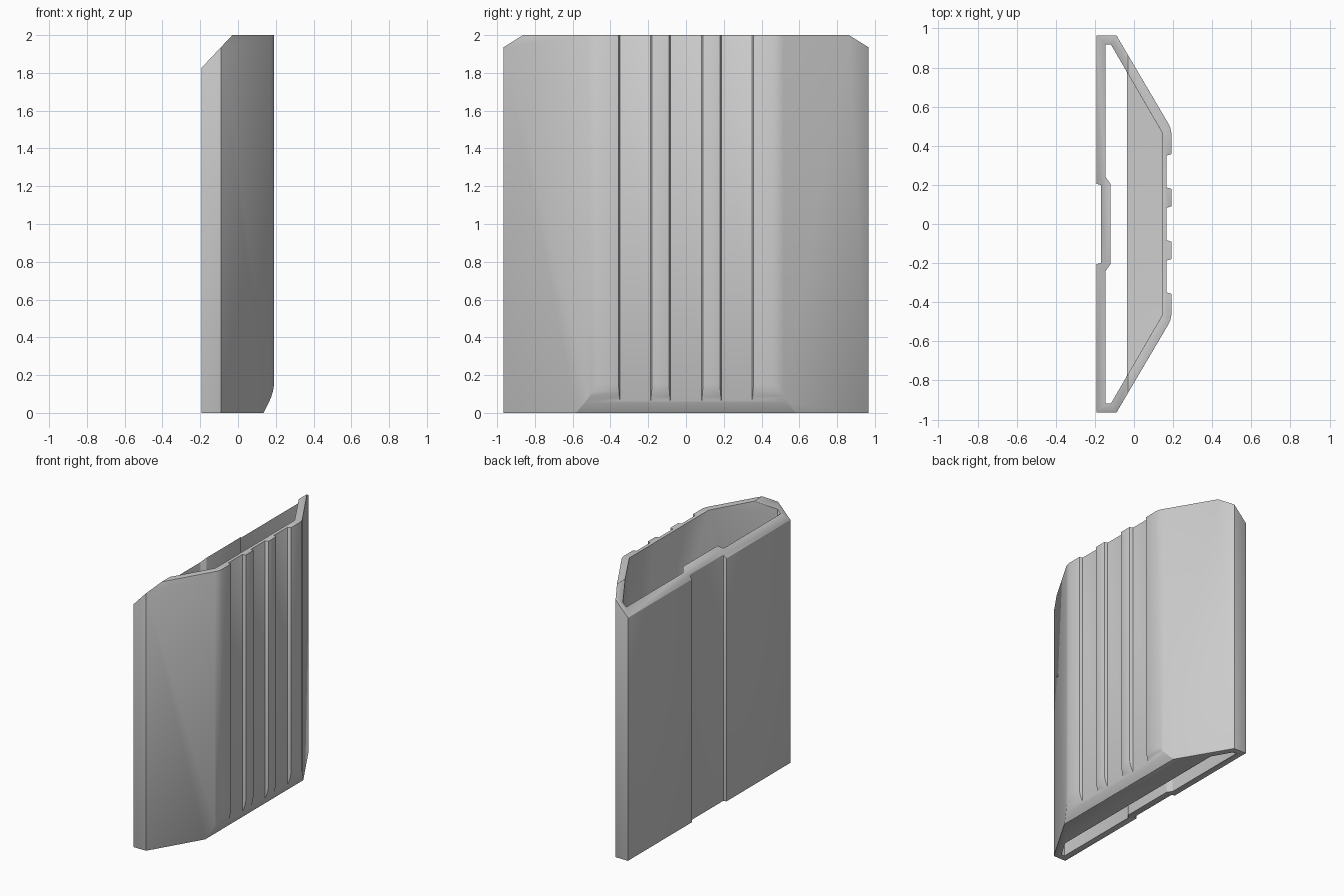
import bpy, bmesh, math

cube = bpy.data.objects.get("Cube")
if cube:
    bpy.data.objects.remove(cube, do_unlink=True)

grey = bpy.data.materials.new("matte grey")
grey.use_nodes = True
colour = (0.6, 0.6, 0.6, 1)
grey.diffuse_color = colour
grey.node_tree.nodes["Principled BSDF"].inputs["Base Color"].default_value = colour


def prism(name, points, low, high, along="z"):
    """Extrude a closed outline of (x, y) along z, or of (x, z) along y."""
    bm = bmesh.new()
    place = (lambda a, b: (a, b, low)) if along == "z" else (lambda a, b: (a, low, b))
    face = bm.faces.new([bm.verts.new(place(a, b)) for a, b in points])
    grown = bmesh.ops.extrude_face_region(bm, geom=[face])["geom"]
    shift = (0, 0, high - low) if along == "z" else (0, high - low, 0)
    bmesh.ops.translate(bm, vec=shift, verts=[v for v in grown if isinstance(v, bmesh.types.BMVert)])
    bmesh.ops.recalc_face_normals(bm, faces=bm.faces)
    mesh = bpy.data.meshes.new(name)
    bm.to_mesh(mesh)
    bm.free()
    mesh.materials.append(grey)
    obj = bpy.data.objects.new(name, mesh)
    bpy.context.collection.objects.link(obj)
    return obj


def apply_modifiers(obj):
    bpy.context.view_layer.update()
    deps = bpy.context.evaluated_depsgraph_get()
    baked = bpy.data.meshes.new_from_object(obj.evaluated_get(deps))
    obj.modifiers.clear()
    obj.data = baked


def cut(obj, cutter):
    mod = obj.modifiers.new("cut", "BOOLEAN")
    mod.operation, mod.solver, mod.object = "DIFFERENCE", "EXACT", cutter
    apply_modifiers(obj)
    bpy.data.objects.remove(cutter, do_unlink=True)


def mirrored(half):
    return half + [(x, -y) for x, y in reversed(half)]


# Outer shell: flat back with a shallow channel, slanted sides, ribbed front
outer = mirrored([
    (-0.17, 0.2), (-0.193, 0.205), (-0.193, 0.965), (-0.09, 0.965),
    (0.175, 0.515), (0.185, 0.495), (0.191, 0.465),
    (0.191, 0.357), (0.167, 0.35), (0.167, 0.187), (0.191, 0.18),
    (0.191, 0.09), (0.167, 0.083)])
shell = prism("sleeve_shell", outer, 0, 2)

# Cavity, with a floor left standing behind the front wall
inner = mirrored([(-0.12, 0.205), (-0.145, 0.24), (-0.145, 0.918),
                  (-0.118, 0.918), (0.142, 0.47)])
cavity = prism("cavity_cutter", inner, -0.1, 2.1)
floor = [(-0.037, -0.2), (0.4, -0.2), (0.4, 0.04), (-0.037, 0.04)]
cut(cavity, prism("floor_block", floor, -1.2, 1.2, "y"))
cut(shell, cavity)

# Sloped mouth at the top of the back
mouth = [(-0.03, 2), (0.07, 2.1), (-0.4, 2.1), (-0.4, 1.607)]
cut(shell, prism("mouth_cutter", mouth, -1.2, 1.2, "y"))

# Rounded underside of the front
toe = [(0.135, 0), (0.163, 0.055), (0.176, 0.085), (0.185, 0.115), (0.191, 0.15),
       (0.195, 0.2), (0.4, 0.2), (0.4, -0.1), (0.09, -0.1)]
cut(shell, prism("toe_cutter", toe, -1.2, 1.2, "y"))

# Softened edges
bevel = shell.modifiers.new("soft edges", "BEVEL")
bevel.width, bevel.segments = 0.005, 2
bevel.limit_method, bevel.angle_limit = "ANGLE", math.radians(35)
apply_modifiers(shell)

bpy.ops.object.select_all(action="DESELECT")
shell.select_set(True)
bpy.context.view_layer.objects.active = shell
bpy.ops.object.shade_smooth_by_angle(angle=math.radians(30))
